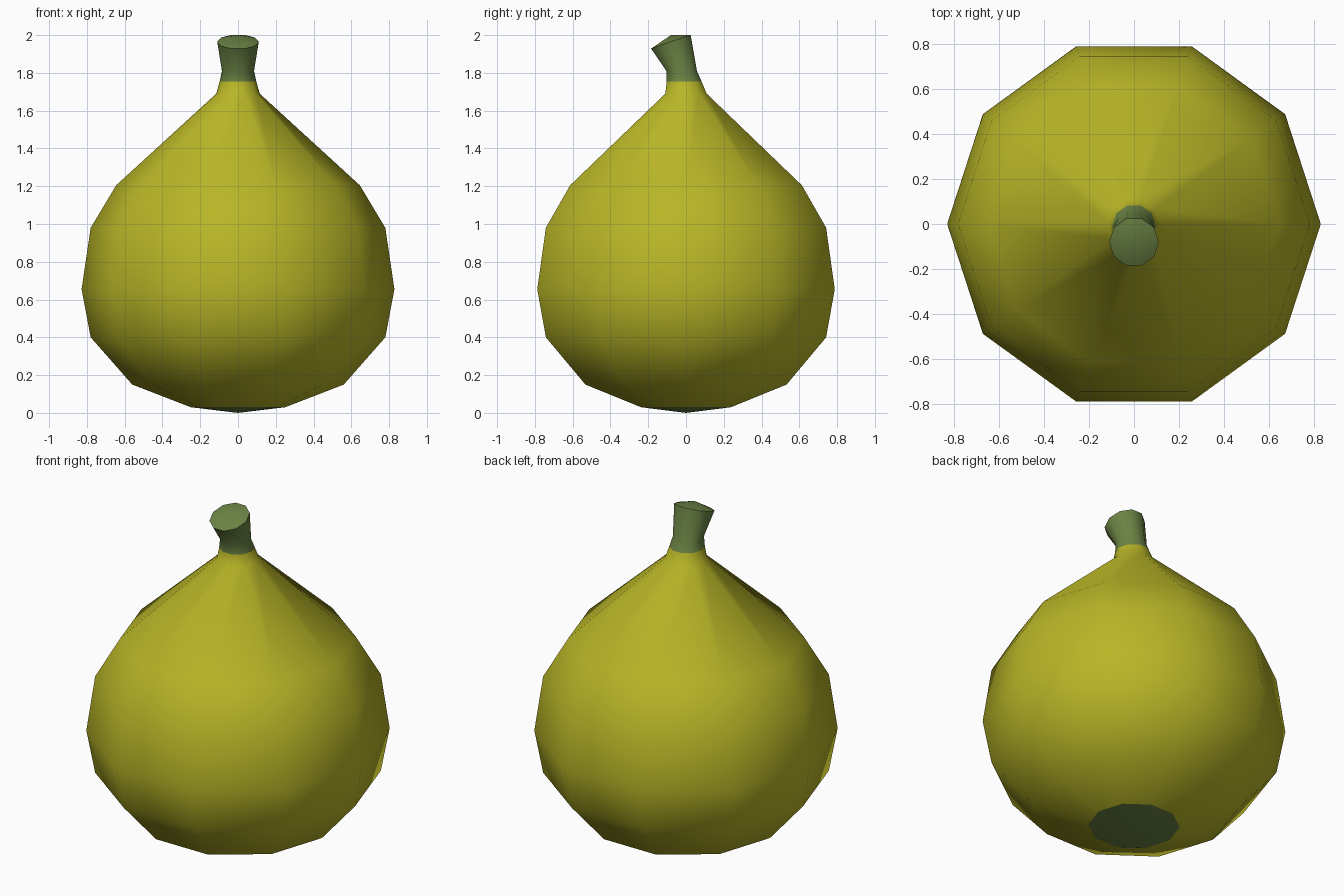
import bpy, bmesh, math

if "Cube" in bpy.data.objects:
    bpy.data.objects.remove(bpy.data.objects["Cube"])

SIDES = 10


def material(name, rgb):
    m = bpy.data.materials.new(name)
    m.diffuse_color = (*rgb, 1)
    m.use_nodes = True
    m.node_tree.nodes["Principled BSDF"].inputs["Base Color"].default_value = m.diffuse_color
    return m


yellow = material("yellow green skin", (0.48, 0.465, 0.02))
green = material("stem green", (0.147, 0.227, 0.058))


def loft(name, rings, mat, tip=None):
    """Join rings of (radius, centre y, centre z, z rise per y); close with a shallow tip."""
    bm = bmesh.new()
    loops = []
    for r, cy, cz, tilt in rings:
        loop = []
        for i in range(SIDES):
            a = math.tau * i / SIDES
            y = r * math.sin(a)
            loop.append(bm.verts.new((r * math.cos(a), cy + y, cz + tilt * y)))
        loops.append(loop)
    for lo, hi in zip(loops, loops[1:]):
        for i in range(SIDES):
            j = (i + 1) % SIDES
            bm.faces.new((lo[i], lo[j], hi[j], hi[i]))
    if tip:
        end = loops[-1]
        point = bm.verts.new(tip)
        for i in range(SIDES):
            bm.faces.new((end[i], end[(i + 1) % SIDES], point))
    for f in bm.faces:
        f.smooth = True
    # crisp rim where the cap meets the side
    for e in bm.edges:
        if tip and all(v in loops[-1] for v in e.verts):
            e.smooth = False
    if tip and tip[2] < rings[-1][2] and len(rings) == 1:
        bmesh.ops.reverse_faces(bm, faces=bm.faces[:])
    mesh = bpy.data.meshes.new(name)
    bm.to_mesh(mesh)
    bm.free()
    mesh.materials.append(mat)
    ob = bpy.data.objects.new(name, mesh)
    bpy.context.collection.objects.link(ob)
    return ob


# Round fruit body tapering into the neck
loft("fruit_body", [
    (0.25, 0, 0.03, 0), (0.56, 0, 0.15, 0), (0.78, 0, 0.40, 0),
    (0.828, 0, 0.655, 0), (0.78, 0, 0.98, 0), (0.645, 0, 1.205, 0),
    (0.115, 0, 1.69, 0), (0.097, -0.01, 1.755, 0)], yellow)

# Flared stem leaning to the front, with a slightly domed cut end
loft("stem", [
    (0.097, -0.01, 1.755, 0), (0.085, -0.023, 1.81, 0),
    (0.11, -0.08, 1.965, 0.35)], green, (0, -0.08, 2.0))

# Dark blossom end underneath
loft("blossom_end", [(0.25, 0, 0.03, 0)], green, (0, 0, 0))
